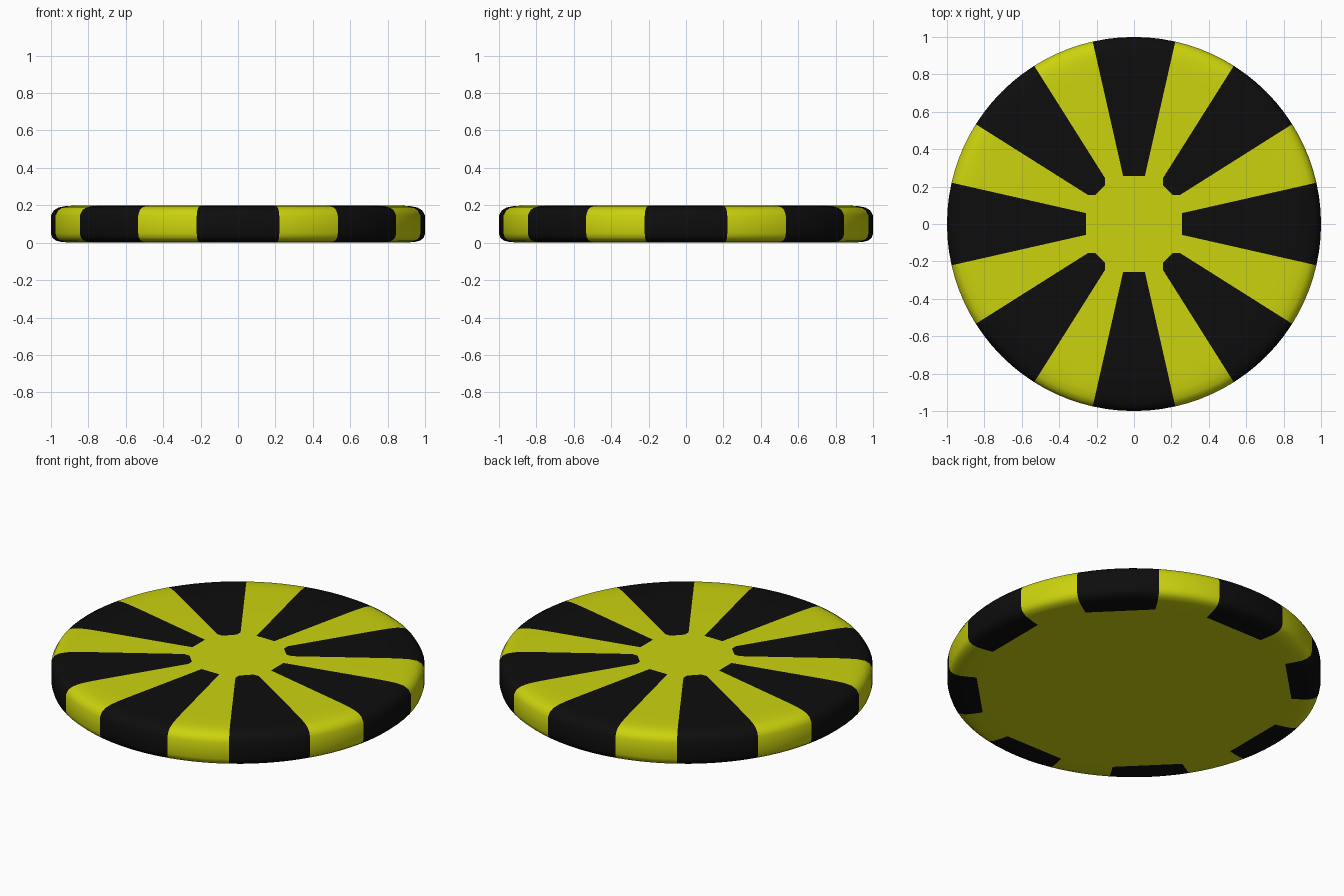
import bpy, bmesh, math

if "Cube" in bpy.data.objects:
    bpy.data.objects.remove(bpy.data.objects["Cube"])

def material(name, rgb):
    m = bpy.data.materials.new(name)
    m.diffuse_color = (*rgb, 1)
    m.use_nodes = True
    m.node_tree.nodes["Principled BSDF"].inputs["Base Color"].default_value = m.diffuse_color
    return m

yellow = material("yellow", (0.60, 0.65, 0.004))
black = material("black", (0.004, 0.004, 0.004))

# Rounded disc profile (radius, height), from top hub to underside
INNER, UNDER = 1, 15
profile = [(0.12, 0.2), (0.257, 0.2), (0.32, 0.2), (0.55, 0.2), (0.80, 0.2),
           (0.87, 0.199), (0.92, 0.196), (0.96, 0.188), (0.985, 0.173),
           (1.0, 0.145), (1.0, 0.05), (0.993, 0.027), (0.975, 0.012),
           (0.945, 0.004), (0.90, 0.001), (0.83, 0.0), (0.4, 0.0)]

# Angular columns: each 45 degree sector has a black wedge and a yellow wedge
HALF, NB, NY = 12.75, 6, 5
columns = []
for s in range(8):
    for i in range(NB):
        columns.append((s, -HALF + 2 * HALF * i / NB, True))
    for i in range(NY):
        columns.append((s, HALF + (45 - 2 * HALF) * i / NY, False))

def ring_radius(j, r, s, off):
    # straight inner ends of the wedges, with clipped corners on the diagonals
    if j in (INNER, UNDER) and abs(off) <= HALF + 0.01:
        if j == INNER and s % 2 and abs(off) > HALF - 0.1:
            return 0.288
        return r / math.cos(math.radians(off))
    return r

bm = bmesh.new()
rings = []
for j, (r, z) in enumerate(profile):
    ring = []
    for s, off, _ in columns:
        a = math.radians(45 * s + off)
        rr = ring_radius(j, r, s, off)
        ring.append(bm.verts.new((rr * math.cos(a), rr * math.sin(a), z)))
    rings.append(ring)

n = len(columns)
for j in range(len(rings) - 1):
    for i in range(n):
        k = (i + 1) % n
        f = bm.faces.new((rings[j][i], rings[j + 1][i], rings[j + 1][k], rings[j][k]))
        f.material_index = 1 if columns[i][2] and INNER <= j < UNDER else 0
bm.faces.new(rings[0])
bm.faces.new(list(reversed(rings[-1])))
bmesh.ops.recalc_face_normals(bm, faces=bm.faces[:])

me = bpy.data.meshes.new("striped_disc")
bm.to_mesh(me)
bm.free()
me.materials.append(yellow)
me.materials.append(black)
disc = bpy.data.objects.new("striped_disc", me)
bpy.context.collection.objects.link(disc)
for p in me.polygons:
    p.use_smooth = True
